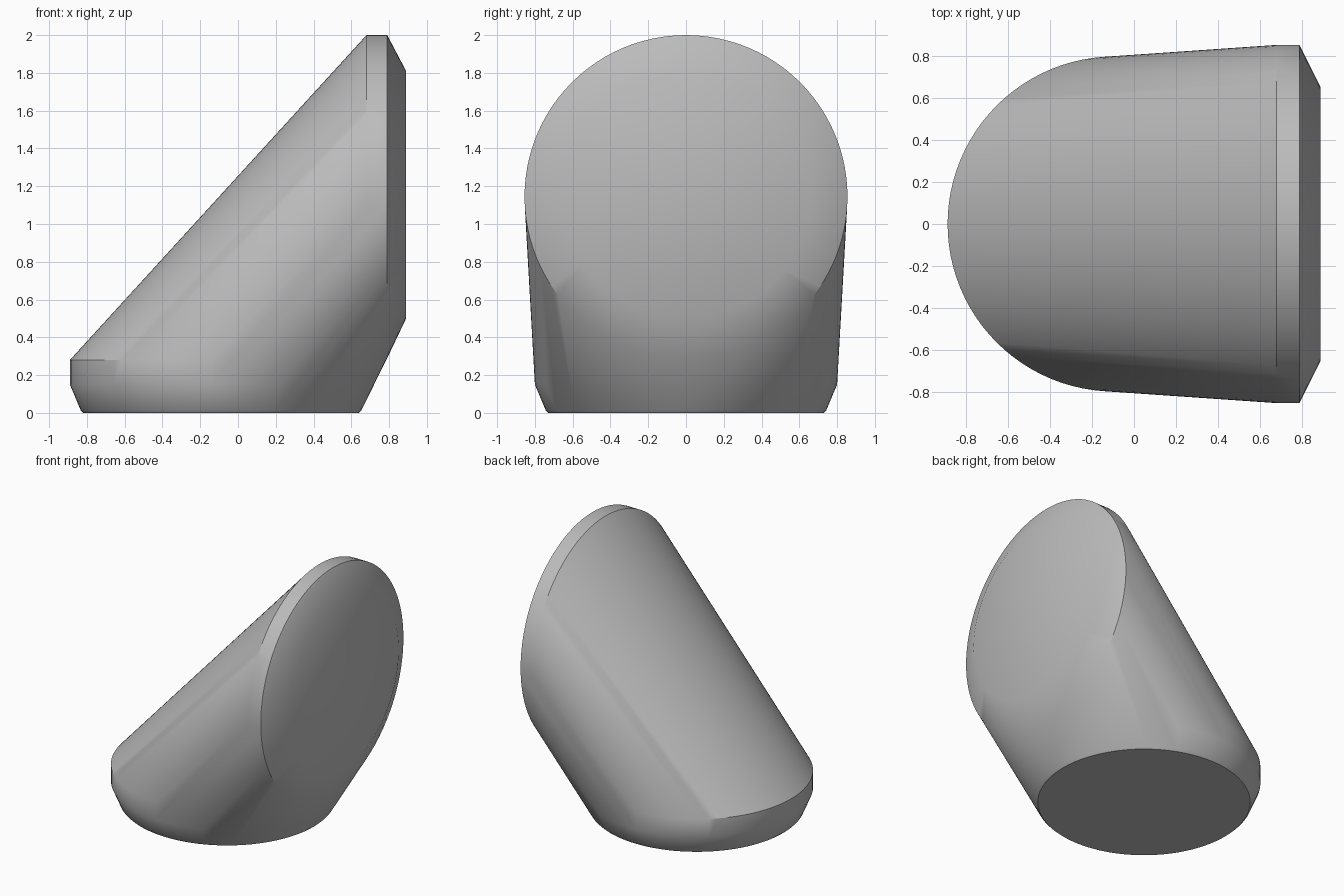
import bpy
import bmesh
import math
from mathutils import Matrix

cube = bpy.data.objects.get("Cube")
if cube:
    bpy.data.objects.remove(cube, do_unlink=True)

SEGMENTS = 96


def add_ring(bm, radius, x, z, upright=False):
    """Circle lying flat, or standing upright and facing +x."""
    place = Matrix.Translation((x, 0, z))
    if upright:
        place = place @ Matrix.Rotation(math.pi / 2, 4, "Y")
    bmesh.ops.create_circle(bm, segments=SEGMENTS, radius=radius, matrix=place)


bm = bmesh.new()

# Foot: flat rings with a chamfered lower rim
for radius, z in [(0.73, 0), (0.742, 0.012), (0.80, 0.15), (0.80, 0.28)]:
    add_ring(bm, radius, -0.09, z)

# Slanted head: upright rings with a chamfered outer rim
for radius, x in [(0.855, 0.68), (0.855, 0.79), (0.655, 0.89)]:
    add_ring(bm, radius, x, 1.145 if radius > 0.7 else 1.155, upright=True)

# Skin stretched over all the rings
hull = bmesh.ops.convex_hull(bm, input=bm.verts[:])
inside = {g for g in hull["geom_interior"] + hull["geom_unused"]
          if isinstance(g, bmesh.types.BMVert)}
bmesh.ops.delete(bm, geom=list(inside), context="VERTS")
bmesh.ops.delete(bm, geom=[e for e in bm.edges if not e.link_faces], context="EDGES")
bmesh.ops.dissolve_limit(bm, angle_limit=math.radians(0.1),
                         verts=bm.verts[:], edges=bm.edges[:])
bmesh.ops.recalc_face_normals(bm, faces=bm.faces[:])

mesh = bpy.data.meshes.new("angled_body")
bm.to_mesh(mesh)
bm.free()
body = bpy.data.objects.new("angled_body", mesh)
bpy.context.collection.objects.link(body)

# Plain grey surface
grey = bpy.data.materials.new("plain_grey")
grey.use_nodes = True
colour = (0.5, 0.5, 0.5, 1)
grey.diffuse_color = colour
grey.node_tree.nodes["Principled BSDF"].inputs["Base Color"].default_value = colour
mesh.materials.append(grey)

bpy.context.view_layer.objects.active = body
body.select_set(True)
bpy.ops.object.shade_smooth_by_angle(angle=math.radians(30))
